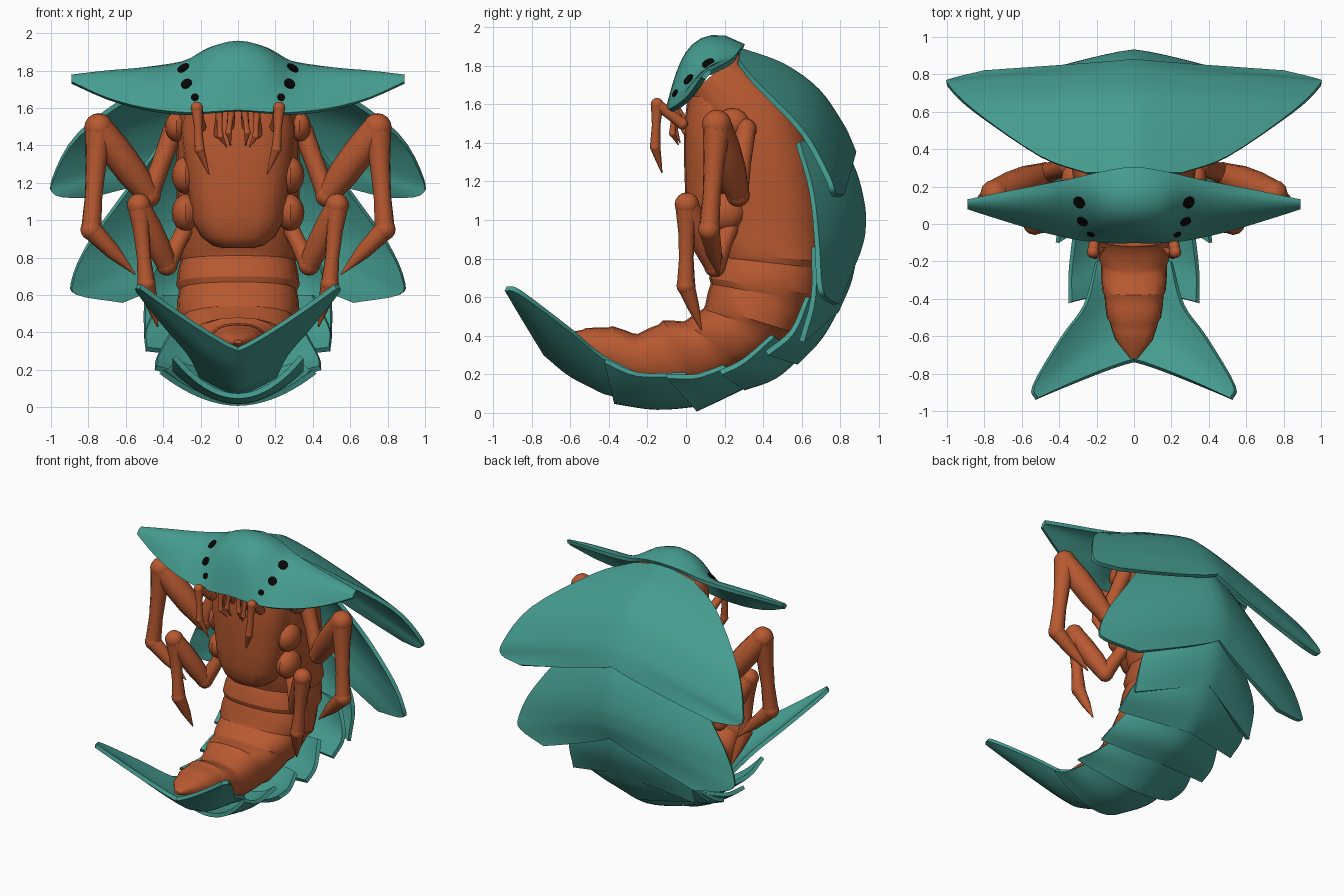
import bpy, bmesh, math
from mathutils import Vector, Matrix
from mathutils.bvhtree import BVHTree

if "Cube" in bpy.data.objects:
    bpy.data.objects.remove(bpy.data.objects["Cube"])


def material(name, rgb):
    m = bpy.data.materials.new(name)
    m.use_nodes = True
    m.diffuse_color = (*rgb, 1)
    m.node_tree.nodes["Principled BSDF"].inputs["Base Color"].default_value = (*rgb, 1)
    return m


TEAL = material("teal shell", (0.06, 0.335, 0.28))
RUST = material("rust flesh", (0.48, 0.1, 0.03))
BLACK = material("black eye", (0.002, 0.002, 0.002))


def finish(bm, name, mat, thickness=0, angle=35):
    """Turn a bmesh into a shaded object, optionally thickened to a shell."""
    bmesh.ops.recalc_face_normals(bm, faces=bm.faces)
    me = bpy.data.meshes.new(name)
    bm.to_mesh(me)
    bm.free()
    me.materials.append(mat)
    ob = bpy.data.objects.new(name, me)
    bpy.context.collection.objects.link(ob)
    bpy.ops.object.select_all(action='DESELECT')
    bpy.context.view_layer.objects.active = ob
    ob.select_set(True)
    if thickness:
        mod = ob.modifiers.new("shell", 'SOLIDIFY')
        mod.thickness, mod.offset = thickness, 0
        bpy.ops.object.modifier_apply(modifier=mod.name)
    bpy.ops.object.shade_smooth_by_angle(angle=math.radians(angle))
    return ob


def spline(points, steps):
    """Catmull-Rom curve through the points."""
    p = [Vector(q) for q in points]
    p = [2 * p[0] - p[1]] + p + [2 * p[-1] - p[-2]]
    out = []
    for i in range(1, len(p) - 2):
        a, b, c, d = p[i - 1:i + 3]
        for k in range(steps):
            t = k / steps
            out.append(0.5 * (2 * b + (c - a) * t + (2 * a - 5 * b + 4 * c - d) * t * t
                              + (3 * b - a - 3 * c + d) * t ** 3))
    return out + [p[-2]]


def loft(bm, rows, closed=False):
    """Skin rows of points; closed rows become a capped tube."""
    vs = [[bm.verts.new(q) for q in r] for r in rows]
    n = len(vs[0])
    for a, b in zip(vs, vs[1:]):
        for j in range(n if closed else n - 1):
            k = (j + 1) % n
            bm.faces.new((a[j], a[k], b[k], b[j]))
    if closed:
        bm.faces.new(vs[0])
        bm.faces.new(vs[-1])


# Back plates and tail fan: ridge line (y, z), side edge (x, y, z), arch power at root and rim
def plate(name, ridge, edge, root, rim):
    bm = bmesh.new()
    rows = []
    cs, es = spline([(0, *q) for q in ridge], 4), spline(edge, 4)
    for r, (c, e) in enumerate(zip(cs, es)):
        power = root + (rim - root) * (r / (len(cs) - 1)) ** 3
        row = []
        for i in range(-10, 11):
            u = i / 10
            q = c.lerp(e, abs(u) ** power)
            row.append((e.x * u, q.y, q.z))
        rows.append(row)
    loft(bm, rows)
    finish(bm, name, TEAL, 0.028)


plate("back_plate_1",
      [(.28, 1.88), (.5, 1.8), (.68, 1.67), (.8, 1.5), (.845, 1.41), (.87, 1.35)],
      [(.25, .27, 1.82), (.5, .36, 1.71), (.85, .6, 1.46), (.99, .735, 1.22), (.975, .765, 1.135),
       (.8, .81, 1.125)], 1.25, .85)
plate("back_plate_2",
      [(.77, 1.45), (.87, 1.25), (.915, 1.07), (.918, .96), (.91, .9), (.89, .83)],
      [(.42, .58, 1.4), (.6, .65, 1.15), (.8, .68, .87), (.885, .69, .68), (.86, .715, .6),
       (.62, .78, .56)], 1.3, .9)
plate("back_plate_3", [(.88, .9), (.85, .7), (.78, .53)],
      [(.4, .66, .86), (.49, .66, .6), (.5, .6, .37)], 1.5, 1.0)
plate("back_plate_4", [(.8, .58), (.7, .4), (.57, .26)],
      [(.4, .63, .6), (.49, .55, .42), (.49, .42, .31)], 1.6, 1.1)
plate("back_plate_5", [(.6, .31), (.46, .19), (.3, .13)],
      [(.36, .45, .4), (.43, .3, .27), (.44, .18, .21)], 1.7, 1.5)
plate("back_plate_6", [(.36, .17), (.2, .09), (.05, .02)],
      [(.34, .2, .24), (.39, .05, .19), (.41, -.1, .19)], 1.8, 1.9)
plate("back_plate_7", [(.1, .05), (-.15, .03), (-.37, .06)],
      [(.31, 0, .2), (.34, -.25, .2), (.34, -.42, .27)], 1.9, 2)
plate("tail_fan", [(-.15, .08), (-.38, .1), (-.5, .15), (-.61, .21), (-.73, .31)],
      [(.2, -.2, .17), (.26, -.43, .29), (.38, -.6, .43), (.535, -.86, .625), (.52, -.935, .645)], 1.4, 1.15)

# Head shield: x, rear (y, z), front (y, z), bulge
HEAD = [(0, .3, 1.9, -.09, 1.585, .165), (.15, .28, 1.88, -.09, 1.575, .135),
        (.3, .25, 1.835, -.075, 1.57, .05), (.5, .21, 1.805, -.03, 1.595, .045),
        (.7, .17, 1.785, .03, 1.65, .035), (.89, .13, 1.765, .09, 1.735, .008)]
cols = [(-h[0], *h[1:]) for h in reversed(HEAD[1:])] + HEAD
rows = []
for r, f, b in zip(spline([h[:3] for h in cols], 3),
                   spline([(h[0], h[3], h[4]) for h in cols], 3),
                   spline([(h[5], 0, 0) for h in cols], 3)):
    rows.append([r.lerp(f, s / 10) + Vector((0, -.62, .78)) * b.x * math.sin(math.pi * (s / 10) ** .7)
                 for s in range(11)])
bm = bmesh.new()
loft(bm, rows)
head = finish(bm, "head_shield", TEAL, 0.026)

# Eyes: thin discs laid on the head surface
tree = BVHTree.FromObject(head, bpy.context.evaluated_depsgraph_get())
for s, side in ((1, "left"), (-1, "right")):
    for i, (x, z, r) in enumerate([(.292, 1.812, .034), (.275, 1.728, .031), (.23, 1.656, .021)]):
        hit, nor, _, _ = tree.ray_cast(Vector((s * x, -2, z)), Vector((0, 1, 0)))
        bm = bmesh.new()
        mat = Matrix.Translation(hit + nor * .003) @ nor.to_track_quat('Z', 'Y').to_matrix().to_4x4()
        bmesh.ops.create_cone(bm, cap_ends=True, segments=14, radius1=r, radius2=r, depth=.009, matrix=mat)
        finish(bm, f"{side}_eye_{i + 1}", BLACK)

# Body: front (y, z), back (y, z), half width
BODY = [(.02, 1.65, .27, 1.87, .27), (.05, 1.5, .54, 1.68, .33), (.08, 1.3, .67, 1.36, .33),
        (.1, 1.05, .72, 1.06, .33), (.12, .9, .73, .87, .31), (.15, .84, .73, .78, .32),
        (.12, .7, .69, .61, .33), (.1, .56, .58, .41, .33), (.0, .48, .38, .25, .29),
        (-.12, .48, .12, .13, .24), (-.25, .41, -.1, .11, .19), (-.38, .45, -.33, .16, .17),
        (-.52, .44, -.48, .22, .145), (-.63, .41, -.61, .29, .1), (-.72, .36, -.72, .34, .02)]


def body_ring(sec, scale):
    f, b = Vector((0, *sec[:2])), Vector((0, *sec[2:4]))
    c, d, w = (f + b) / 2, (f - b) / 2, sec[4]
    ring = []
    for k in range(20):
        a = 2 * math.pi * k / 20
        p, q = [math.copysign(abs(v) ** .8, v) for v in (math.cos(a), math.sin(a))]
        ring.append(c + (d * p + Vector((w * q, 0, 0))) * scale)
    return ring


rings = []
for i, sec in enumerate(BODY):
    rings.append(body_ring(sec, 1))
    if 5 <= i < len(BODY) - 2:
        for t, sc in ((.2, .955), (.5, .985)):   # soft groove between segments
            rings.append(body_ring([u + (v - u) * t for u, v in zip(sec, BODY[i + 1])], sc))
bm = bmesh.new()
loft(bm, rings, True)
finish(bm, "body", RUST, angle=30)

# Thorax shield over the chest: height, front y, half width
bm = bmesh.new()
shield = []
for z, y, w in [(1.64, .01, .27), (1.5, -.01, .31), (1.3, -.01, .29), (1.15, -.005, .27),
                (1.0, .0, .25), (.91, .02, .2), (.865, .05, .14), (.85, .09, .08)]:
    shield.append([(w * math.copysign(abs(math.sin(a)) ** .7, math.sin(a)),
                    .22 - (.22 - y) * math.copysign(abs(math.cos(a)) ** .7, math.cos(a)), z)
                   for a in [2 * math.pi * k / 20 for k in range(20)]])
loft(bm, shield, True)
finish(bm, "thorax_shield", RUST, angle=40)


# Limbs: chains of tapered bones with round joints
def ball(bm, p, r):
    bmesh.ops.create_uvsphere(bm, u_segments=12, v_segments=8, radius=1,
                              matrix=Matrix.Translation(p) @ Matrix.Diagonal((*r, 1)))


def limb(name, points, bones):
    for s, side in ((1, "left"), (-1, "right")):
        bm = bmesh.new()
        pts = [Vector((s * x, y, z)) for x, y, z in points]
        for a, b, radii in zip(pts, pts[1:], bones):
            rot = (b - a).to_track_quat('Z', 'Y')
            n = len(radii) - 1
            loft(bm, [[a.lerp(b, i / n) + rot @ Vector((r * math.cos(k * math.pi / 5),
                                                        r * math.sin(k * math.pi / 5), 0))
                       for k in range(10)] for i, r in enumerate(radii)], True)
            ball(bm, a, [radii[0] * 1.03] * 3)
        finish(bm, f"{side}_{name}", RUST, angle=50)


limb("upper_leg",
     [(.35, .31, 1.47), (.475, .27, 1.13), (.745, .16, 1.495), (.785, .12, .95), (.55, .17, .71)],
     [(.055, .05, .055), (.06, .082, .085, .075), (.075, .056, .047, .054), (.056, .042, .004)])
limb("lower_leg",
     [(.26, .24, 1.0), (.38, .15, .76), (.53, .005, 1.08), (.49, .0, .66), (.43, .08, .43)],
     [(.05, .045, .055), (.055, .068, .068, .06), (.062, .044, .038, .048), (.048, .032, .004)])
limb("fang",
     [(.2, -.02, 1.5), (.22, -.15, 1.6), (.205, -.16, 1.38), (.155, -.125, 1.245)],
     [(.03, .028, .03), (.032, .022, .027), (.027, .016, .003)])
limb("outer_feeler", [(.11, -.0, 1.46), (.1, -.06, 1.57), (.095, -.07, 1.45), (.06, -.04, 1.39)],
     [(.02, .02, .02), (.02, .014, .018), (.018, .01, .003)])
limb("inner_feeler", [(.04, -.0, 1.5), (.035, -.05, 1.58), (.05, -.06, 1.47), (.04, -.03, 1.4)],
     [(.02, .02, .02), (.02, .014, .018), (.018, .01, .003)])

# Hip lobes along the sides of the thorax
for s, side in ((1, "left"), (-1, "right")):
    bm = bmesh.new()
    for x, y, z, r in [(.33, .24, 1.5, .08), (.28, .2, 1.24, .1), (.28, .2, 1.04, .1)]:
        ball(bm, Vector((s * x, y, z)), (r * .75, r * 1.1, r))
    finish(bm, f"{side}_hip_lobes", RUST)
